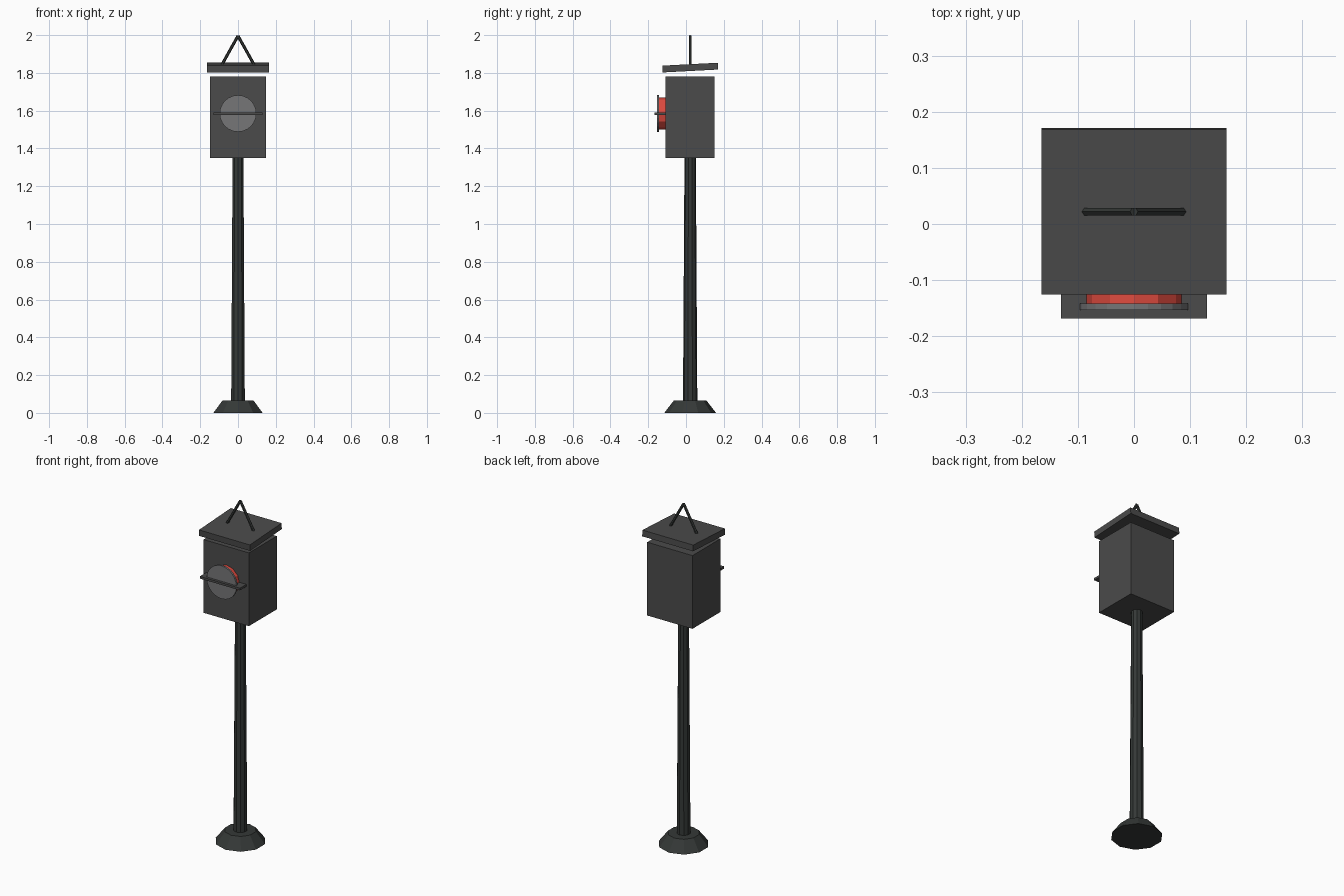
import bpy
import math
from mathutils import Vector

if "Cube" in bpy.data.objects:
    bpy.data.objects.remove(bpy.data.objects["Cube"])

CY = 0.022  # y of the pole axis


def material(name, rgb):
    m = bpy.data.materials.new(name)
    m.diffuse_color = (*rgb, 1)
    m.use_nodes = True
    m.node_tree.nodes["Principled BSDF"].inputs["Base Color"].default_value = m.diffuse_color
    return m


IRON = material("iron", (0.035, 0.04, 0.038))
CASING = material("casing", (0.07, 0.07, 0.07))
GLASS = material("glass", (0.18, 0.18, 0.185))
RED = material("red", (0.74, 0.07, 0.05))


def finish(name, mat):
    ob = bpy.context.object
    ob.name = name
    ob.data.materials.append(mat)
    return ob


def box(name, lo, hi, mat, tilt=0):
    lo, hi = Vector(lo), Vector(hi)
    bpy.ops.mesh.primitive_cube_add(size=1, location=(lo + hi) / 2, rotation=(tilt, 0, 0))
    ob = finish(name, mat)
    ob.scale = hi - lo
    return ob


def rod(name, a, b, r1, r2, sides, mat):
    """Straight, optionally tapered cylinder from a to b."""
    a, b = Vector(a), Vector(b)
    d = b - a
    bpy.ops.mesh.primitive_cone_add(vertices=sides, radius1=r1, radius2=r2,
                                    depth=d.length, location=(a + b) / 2,
                                    rotation=d.to_track_quat('Z', 'Y').to_euler())
    return finish(name, mat)


# Foot and tapered pole
rod("base", (0, CY, 0), (0, CY, 0.066), 0.137, 0.086, 10, IRON)
rod("pole", (0, CY, 0.06), (0, CY, 1.36), 0.038, 0.030, 10, IRON)

# Lamp housing and its slightly tilted lid
box("housing", (-0.147, -0.109, 1.35), (0.147, 0.15, 1.78), CASING)
box("lid", (-0.165, -0.125, 1.81), (0.165, 0.17, 1.846), CASING, math.radians(3))

# Carrying handle
for side, sx in (("left", -1), ("right", 1)):
    rod("handle_" + side, (sx * 0.09, CY, 1.835), (0, CY, 1.996), 0.008, 0.008, 6, IRON)

# Red lens, front glass disc and horizontal bar
ZL = 1.585
rod("red_lens", (0, -0.10, ZL), (0, -0.143, ZL), 0.086, 0.086, 12, RED)
rod("front_glass", (0, -0.142, ZL), (0, -0.153, ZL), 0.097, 0.097, 24, GLASS)
box("lens_bar", (-0.13, -0.168, 1.578), (0.13, -0.108, 1.591), CASING)
